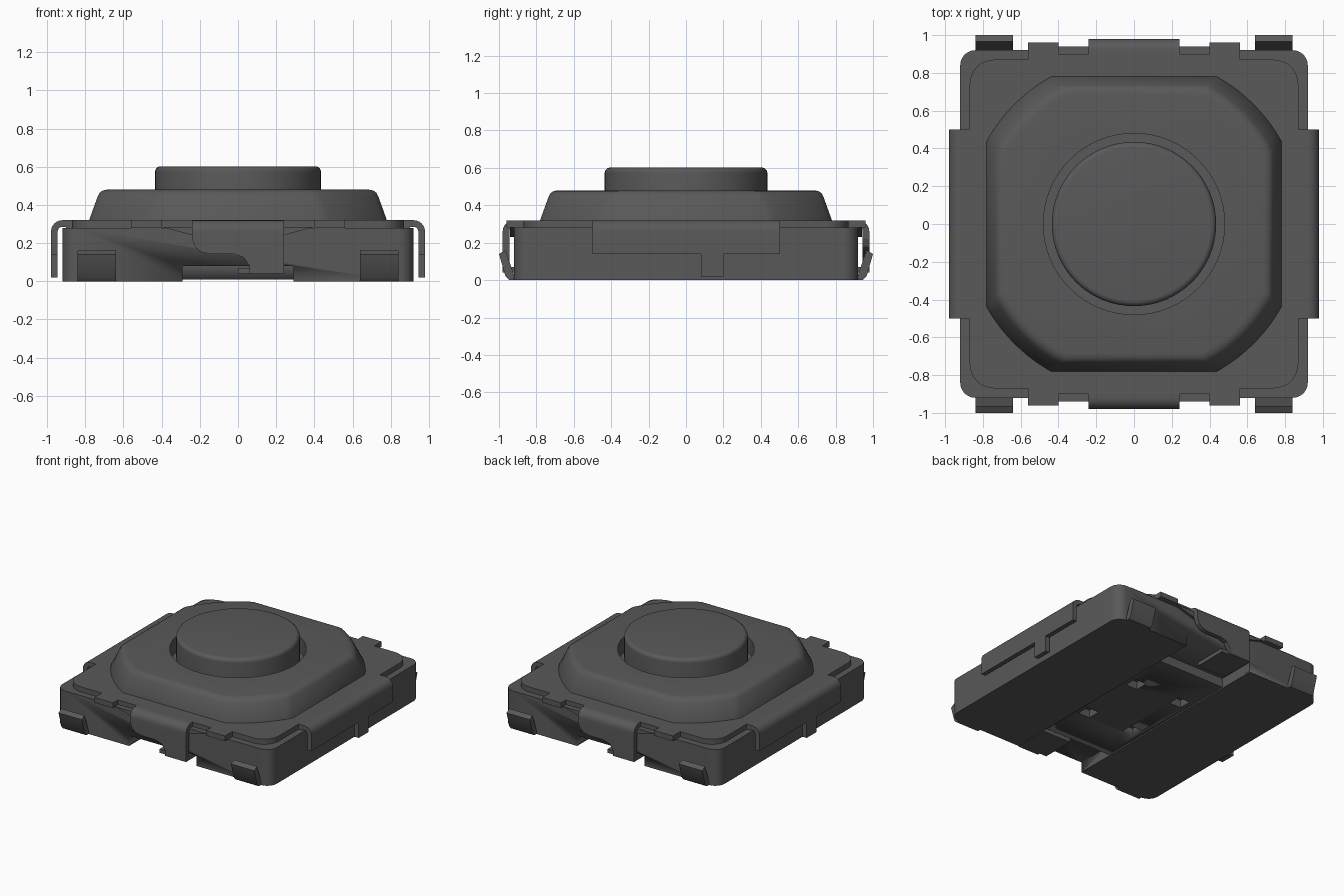
import bpy, bmesh, math
from math import sin, cos, pi
from mathutils import Matrix, Vector

cube = bpy.data.objects.get("Cube")
if cube:
    bpy.data.objects.remove(cube, do_unlink=True)

grey = bpy.data.materials.new("dark grey")
grey.use_nodes = True
colour = (0.1, 0.1, 0.1, 1)
grey.diffuse_color = colour
grey.node_tree.nodes["Principled BSDF"].inputs["Base Color"].default_value = colour


def finish(name, bm, smooth=True):
    bmesh.ops.recalc_face_normals(bm, faces=bm.faces)
    mesh = bpy.data.meshes.new(name)
    bm.to_mesh(mesh)
    bm.free()
    mesh.materials.append(grey)
    obj = bpy.data.objects.new(name, mesh)
    bpy.context.collection.objects.link(obj)
    if smooth:
        bpy.ops.object.select_all(action="DESELECT")
        obj.select_set(True)
        bpy.context.view_layer.objects.active = obj
        bpy.ops.object.shade_smooth_by_angle(angle=math.radians(30))
    return obj


def loft(name, rings):
    """Join rings of equal point count and cap both ends."""
    bm = bmesh.new()
    rows = [[bm.verts.new(p) for p in ring] for ring in rings]
    n = len(rows[0])
    for low, high in zip(rows, rows[1:]):
        for i in range(n):
            j = (i + 1) % n
            bm.faces.new((low[i], low[j], high[j], high[i]))
    bm.faces.new(rows[0])
    bm.faces.new(rows[-1])
    return finish(name, bm)


def prism(name, points, axis, start, end):
    """Extrude a 2D outline along x, y or z."""
    def place(p, d):
        return {"x": (d, p[0], p[1]), "y": (p[0], d, p[1]), "z": (p[0], p[1], d)}[axis]
    return loft(name, [[place(p, d) for p in points] for d in (start, end)])


def box(name, x, y, z):
    return prism(name, [(x[0], y[0]), (x[1], y[0]), (x[1], y[1]), (x[0], y[1])], "z", *z)


def circle(r, z, n=64):
    return [(r * cos(2 * pi * i / n), r * sin(2 * pi * i / n), z) for i in range(n)]


def quarter(cx, cy, r, steps=8):
    return [(cx + r * cos(pi / 2 * i / steps), cy + r * sin(pi / 2 * i / steps))
            for i in range(steps + 1)]


def four_way(points):
    """Mirror a quadrant outline, listed from +x to +y, into a full loop."""
    left = [(-x, y) for x, y in reversed(points)]
    upper = points + left
    return upper + [(-x, -y) for x, y in upper]


def cut(obj, cutter):
    cutter.hide_render = True
    mod = obj.modifiers.new("cut", "BOOLEAN")
    mod.operation = "DIFFERENCE"
    mod.solver = "EXACT"
    mod.object = cutter
    bpy.ops.object.select_all(action="DESELECT")
    obj.select_set(True)
    bpy.context.view_layer.objects.active = obj
    bpy.ops.object.modifier_apply(modifier=mod.name)
    bpy.data.objects.remove(cutter, do_unlink=True)


def opposite(obj, name):
    """Copy a part turned half a turn about the centre."""
    twin = obj.copy()
    twin.data = obj.data.copy()
    twin.name = name
    twin.data.transform(Matrix.Rotation(pi, 4, "Z"))
    bpy.context.collection.objects.link(twin)


# Moulded base with a shallow channel, end notches and four pockets underneath
base = prism("base", four_way(quarter(0.84, 0.84, 0.08)), "z", 0, 0.28)
cut(base, box("cutter", (-0.29, 0.29), (-1.1, 1.1), (-0.1, 0.01)))
for s in (-1, 1):
    ends = sorted((s * 0.62, s * 1.1))
    cut(base, box("cutter", (-0.29, 0.29), ends, (-0.1, 0.08)))
    for t in (-1, 1):
        x, y = s * 0.2, t * 0.26
        cut(base, box("cutter", (x - 0.05, x + 0.05), (y - 0.05, y + 0.05), (-0.1, 0.07)))

# Wedge shaped bosses behind the end clips
boss = prism("front_boss", [(-0.4, 0.285), (-0.2, 0.23), (0.2, 0.23), (0.4, 0.285)],
             "y", -0.94, -0.88)
opposite(boss, "back_boss")

# Flat cover sheet with small locating tabs
sheet = [(0.9, 0.0), (0.9, 0.5), (0.87, 0.5)] + quarter(0.74, 0.74, 0.13)
sheet += [(0.56, 0.87), (0.56, 0.96), (0.4, 0.96), (0.4, 0.9), (0.0, 0.9)]
outline = []
for p in four_way(sheet):
    if p not in outline:
        outline.append(p)
prism("cover_sheet", outline, "z", 0.28, 0.32)


# Raised cover with bowed corners and a round opening
def dome_ring(half, flat, z, steps=10):
    radius = math.hypot(half, flat)
    start = math.atan2(flat, half)
    sweep = pi / 2 - 2 * start
    arc = [(radius * cos(start + sweep * i / steps), radius * sin(start + sweep * i / steps))
           for i in range(steps + 1)]
    return [(x, y, z) for x, y in four_way(arc)]


dome = loft("raised_cover", [dome_ring(*r) for r in (
    (0.78, 0.44, 0.3), (0.78, 0.44, 0.32), (0.735, 0.39, 0.445),
    (0.725, 0.38, 0.464), (0.708, 0.365, 0.476), (0.685, 0.355, 0.48))])
cut(dome, loft("cutter", [circle(0.48, 0.36), circle(0.48, 0.7)]))

# Round push button with a filleted rim
rim = [circle(0.405 + 0.03 * cos(a), 0.572 + 0.03 * sin(a))
       for a in [pi / 2 * i / 5 for i in range(6)]]
loft("push_button", [circle(0.435, 0.34)] + rim)


# Folded sheet profile: flat on top, rounded bend, then straight down
def fold(bottom):
    outer = [(0.92 + 0.06 * sin(a), 0.26 + 0.06 * cos(a))
             for a in [pi / 2 * i / 6 for i in range(7)]]
    inner = [(0.92 + 0.025 * sin(a), 0.26 + 0.025 * cos(a))
             for a in [pi / 2 * i / 6 for i in range(6, -1, -1)]]
    return [(0.86, 0.32)] + outer + [(0.98, bottom), (0.945, bottom)] + inner + [(0.86, 0.285)]


# Side skirts, each with one short lug
skirt = prism("left_skirt", [(y, z) for y, z in fold(0.14)], "y", -0.5, 0.5)
opposite(skirt, "right_skirt")
lug = box("left_lug", (0.945, 0.98), (0.08, 0.2), (0.02, 0.14))
opposite(lug, "right_lug")

# End clips: folded strip, curved hook plate and a foot bent under the base
strip = prism("front_clip_fold", [(-y, z) for y, z in fold(0.22)], "x", -0.24, 0.24)
opposite(strip, "back_clip_fold")
hook = [(-0.24, 0.22), (-0.225, 0.18), (-0.19, 0.152), (-0.14, 0.142), (-0.02, 0.142),
        (0.03, 0.125), (0.06, 0.08), (0.06, 0.04), (0.24, 0.04), (0.24, 0.22)]
plate = prism("front_clip_hook", hook, "y", -0.98, -0.945)
opposite(plate, "back_clip_hook")
foot = box("front_clip_foot", (0.0, 0.24), (-0.96, -0.7), (0.04, 0.07))
opposite(foot, "back_clip_foot")

# Four splayed solder leads
lead = [(-0.9, 0.0), (-0.945, 0.0), (-0.965, 0.02), (-1.0, 0.14), (-0.965, 0.16), (-0.92, 0.03),
        (-0.9, 0.03)]
for side, x in (("right", -0.84), ("left", 0.64)):
    other = "left" if side == "right" else "right"
    part = prism("front_" + side + "_lead", lead, "x", x, x + 0.2)
    opposite(part, "back_" + other + "_lead")
